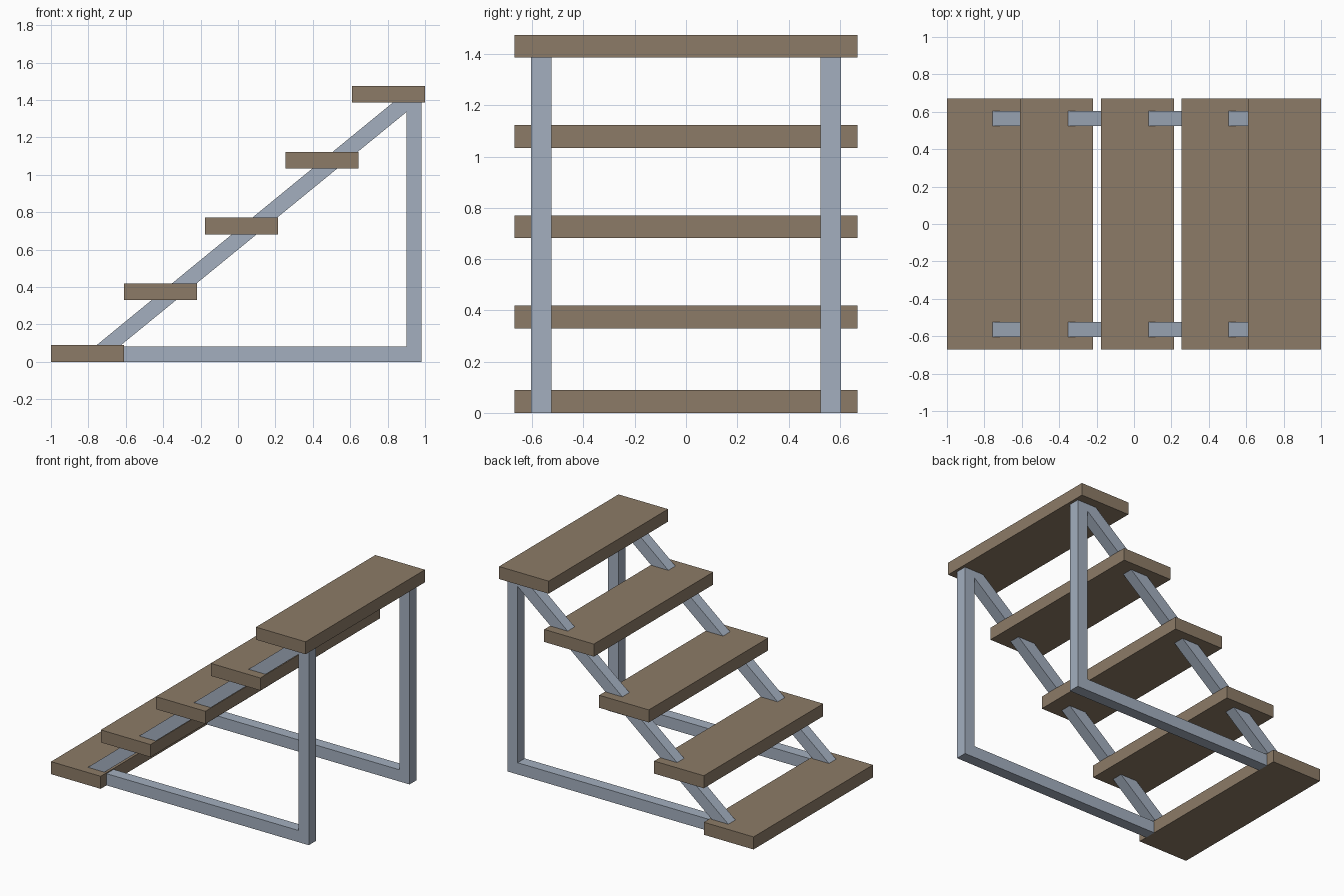
import bpy, bmesh

if "Cube" in bpy.data.objects:
    bpy.data.objects.remove(bpy.data.objects["Cube"])


def material(name, colour):
    m = bpy.data.materials.new(name)
    m.diffuse_color = (*colour, 1)
    m.use_nodes = True
    m.node_tree.nodes["Principled BSDF"].inputs["Base Color"].default_value = m.diffuse_color
    return m


wood = material("brown wood", (0.264, 0.198, 0.135))
steel = material("blue grey steel", (0.367, 0.427, 0.52))


def prism(name, profile, y0, y1, mat):
    """Extrude an (x, z) outline from y0 to y1."""
    bm = bmesh.new()
    face = bm.faces.new([bm.verts.new((x, y0, z)) for x, z in profile])
    ext = bmesh.ops.extrude_face_region(bm, geom=[face])
    moved = [v for v in ext["geom"] if isinstance(v, bmesh.types.BMVert)]
    bmesh.ops.translate(bm, verts=moved, vec=(0, y1 - y0, 0))
    bmesh.ops.recalc_face_normals(bm, faces=bm.faces)
    mesh = bpy.data.meshes.new(name)
    bm.to_mesh(mesh)
    bm.free()
    mesh.materials.append(mat)
    ob = bpy.data.objects.new(name, mesh)
    bpy.context.collection.objects.link(ob)
    return ob


# Five plank treads: left edge x and bottom z
TREADS = [(-1.0, 0.0), (-0.609, 0.33), (-0.177, 0.682), (0.255, 1.034), (0.61, 1.386)]
for i, (x, z) in enumerate(TREADS, 1):
    w, h = 0.39, 0.089
    prism(f"tread_{i}", [(x, z), (x + w, z), (x + w, z + h), (x, z + h)],
          -0.67, 0.67, wood)

# Triangular side frames: floor bar, back post and sloping stringer in one outline,
# with the open ends hidden inside the lowest tread
FRAME = [(-0.611, 0), (0.98, 0), (0.98, 1.392), (0.835, 1.392), (-0.81, 0.045),
         (-0.68, 0.045), (0.90, 1.335), (0.90, 0.083), (-0.611, 0.083)]
for name, y in (("front_side_frame", -0.565), ("back_side_frame", 0.565)):
    prism(name, FRAME, y - 0.04, y + 0.04, steel)
